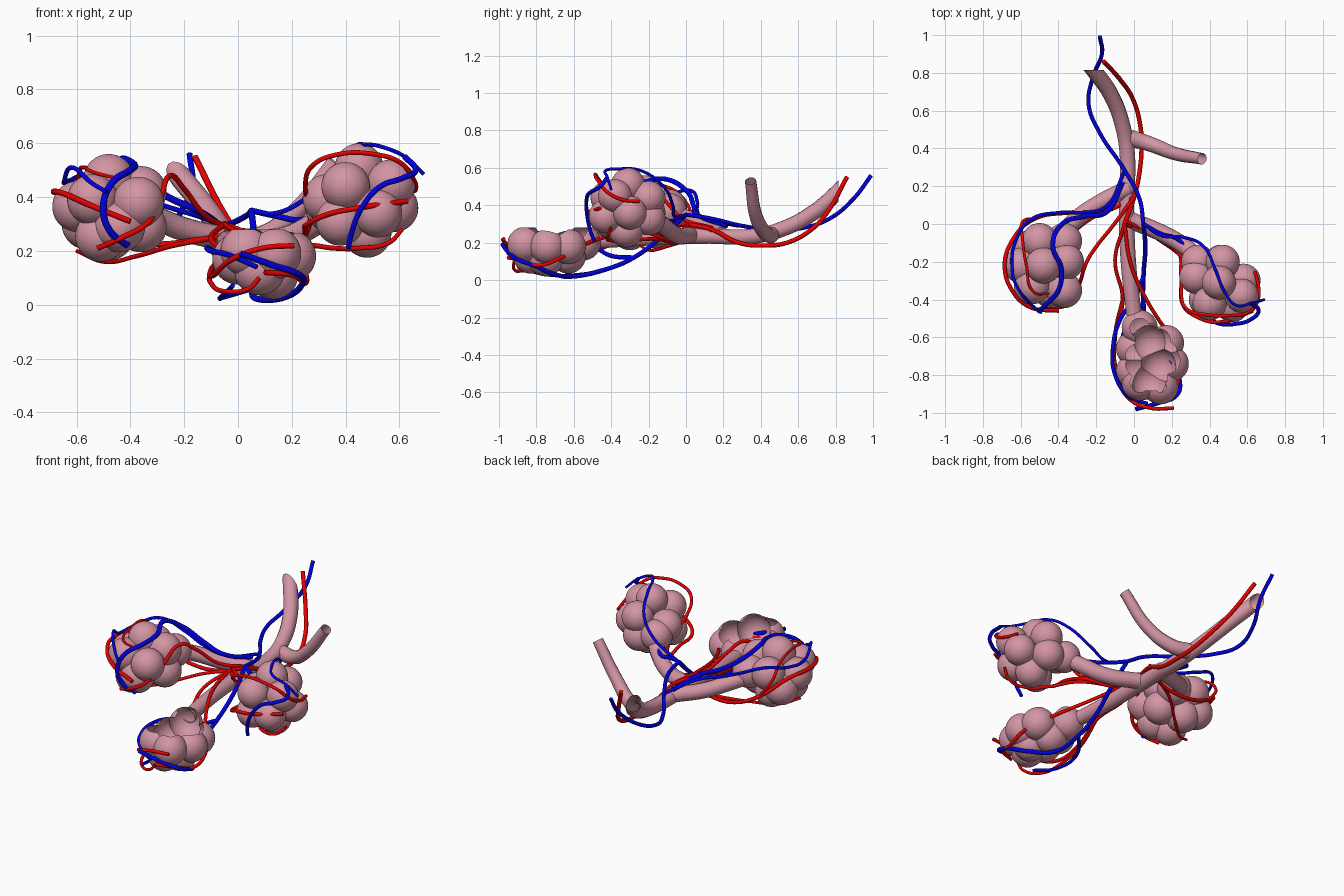
import bpy
import bmesh
from mathutils import Matrix, Vector

cube = bpy.data.objects.get("Cube")
if cube:
    bpy.data.objects.remove(cube, do_unlink=True)


def make_material(name, colour):
    material = bpy.data.materials.new(name)
    material.use_nodes = True
    material.diffuse_color = colour
    node = next(n for n in material.node_tree.nodes if n.type == 'BSDF_PRINCIPLED')
    node.inputs["Base Color"].default_value = colour
    return material


tissue = make_material("tissue_pink", (.65, .3, .37, 1))
artery = make_material("vessel_red", (.8, 0, 0, 1))
vein = make_material("vessel_blue", (0, 0, .75, 1))


def add_mesh_object(name, mesh, material):
    mesh.materials.clear()
    mesh.materials.append(material)
    mesh.shade_smooth()
    obj = bpy.data.objects.new(name, mesh)
    bpy.context.collection.objects.link(obj)
    return obj


def cut_away(bm, point, normal):
    """Remove everything on the side the normal points to."""
    bmesh.ops.bisect_plane(bm, geom=bm.verts[:] + bm.edges[:] + bm.faces[:],
                           plane_co=point, plane_no=normal, clear_outer=True)


def tube(name, material, radius, *points, end_scale=1, caps=True):
    """Sweep a round section along a smooth path, tapering to end_scale."""
    curve = bpy.data.curves.new(name + "_path", 'CURVE')
    curve.dimensions = '3D'
    curve.bevel_depth = radius
    curve.bevel_resolution = 4
    curve.resolution_u = 10
    curve.use_fill_caps = caps
    spline = curve.splines.new('BEZIER')
    spline.bezier_points.add(len(points) - 1)
    for i, (knot, co) in enumerate(zip(spline.bezier_points, points)):
        knot.co = co
        knot.handle_left_type = knot.handle_right_type = 'AUTO'
        knot.radius = 1 + (end_scale - 1) * i / (len(points) - 1)
    path = bpy.data.objects.new(name + "_path", curve)
    bpy.context.collection.objects.link(path)
    bpy.context.view_layer.update()
    graph = bpy.context.evaluated_depsgraph_get()
    mesh = bpy.data.meshes.new_from_object(path.evaluated_get(graph))
    bpy.data.objects.remove(path, do_unlink=True)
    return add_mesh_object(name, mesh, material)


def sac_cluster(name, radius, *centres, openings=(), rim_height=1):
    """Hollow cluster of merged round sacs; openings scoop its top away."""
    bm = bmesh.new()
    for centre in map(Vector, centres):
        ball = bmesh.new()
        bmesh.ops.create_uvsphere(ball, u_segments=40, v_segments=24, radius=radius,
                                  matrix=Matrix.Translation(centre))
        # equal balls meet halfway between their centres
        for other in map(Vector, centres + tuple(openings)):
            gap = other - centre
            if 0 < gap.length < 2 * radius:
                cut_away(ball, (centre + other) / 2, gap.normalized())
        cut_away(ball, (0, 0, rim_height), (0, 0, 1))
        part = bpy.data.meshes.new("sac")
        ball.to_mesh(part)
        ball.free()
        bm.from_mesh(part)
        bpy.data.meshes.remove(part)
    mesh = bpy.data.meshes.new(name)
    bm.to_mesh(mesh)
    bm.free()
    return add_mesh_object(name, mesh, tissue)


# Air sacs
sac_cluster("right_sacs", .095,
            (-.48, -.22, .465), (-.54, -.33, .39), (-.37, -.35, .38), (-.595, -.22, .365),
            (-.51, -.3, .255), (-.36, -.2, .29), (-.37, -.09, .37), (-.5, -.09, .39),
            (-.48, -.15, .26), (-.44, -.35, .29), (-.56, -.13, .3), (-.36, -.2, .42))
sac_cluster("left_sacs", .09,
            (.45, -.31, .51), (.4, -.42, .44), (.57, -.38, .45), (.33, -.28, .395),
            (.58, -.3, .36), (.38, -.4, .31), (.48, -.32, .265), (.47, -.2, .44),
            (.34, -.2, .36), (.52, -.43, .34), (.46, -.2, .33))
sac_cluster("opened_front_sacs", .095,
            (.03, -.55, .2), (.17, -.63, .18), (.195, -.74, .18), (0, -.66, .17),
            (0, -.78, .17), (.14, -.86, .19), (.03, -.84, .2), (.13, -.75, .115),
            (.08, -.63, .13), (.08, -.83, .13),
            openings=[(.1, -.62, .29), (.09, -.79, .29), (.16, -.71, .3), (.03, -.72, .3),
                      (.1, -.71, .23)],
            rim_height=.28)

# Airways, the main one trimmed upright at its far end
main_airway = tube("main_airway", tissue, .042,
                   (-.3, .92, .58), (-.21, .81, .47), (-.12, .68, .36), (-.06, .52, .275),
                   (-.035, .36, .235), (-.04, .1, .235), (-.03, -.2, .225), (0, -.48, .21),
                   caps=False)
trimmed = bmesh.new()
trimmed.from_mesh(main_airway.data)
cut_away(trimmed, (0, .815, 0), (0, 1, 0))
trimmed.to_mesh(main_airway.data)
trimmed.free()
tube("cut_side_airway", tissue, .045,
     (-.02, .455, .24), (.08, .425, .25), (.21, .375, .34), (.36, .345, .53),
     end_scale=.68, caps=False)
tube("right_airway", tissue, .045,
     (-.03, .19, .24), (-.2, .1, .28), (-.3, .03, .32), (-.42, -.1, .37))
tube("left_airway", tissue, .045,
     (-.02, .02, .24), (.15, -.05, .24), (.27, -.12, .29), (.38, -.22, .38))

# Trunk vessels
tube("main_vein", vein, .011,
     (-.18, .99, .56), (-.17, .9, .44), (-.22, .77, .33), (-.24, .63, .28),
     (-.18, .48, .27), (-.06, .3, .29), (.03, .13, .33), (.05, 0, .35))
tube("main_artery", artery, .012,
     (-.16, .86, .55), (-.07, .76, .37), (-.01, .67, .27), (.03, .54, .2),
     (.04, .42, .185), (.03, .28, .2), (0, .14, .27), (-.05, 0, .3))

# Vessels around the front sacs
tube("front_vein_lower", vein, .012,
     (.05, 0, .35), (.06, -.12, .24), (.05, -.28, .12), (.05, -.42, .06), (.08, -.6, .02),
     (.18, -.7, .03), (.24, -.82, .08), (.23, -.9, .11), (.12, -.95, .15), (.01, -.98, .19))
tube("front_vein_upper", vein, .012,
     (.05, -.28, .12), (0, -.4, .13), (-.07, -.5, .18), (-.11, -.64, .21),
     (-.1, -.8, .2), (-.02, -.92, .18), (.07, -.95, .14), end_scale=.8)
tube("front_vein_under", vein, .011,
     (.05, -.42, .06), (-.05, -.56, .03), (-.06, -.75, .03), (-.02, -.9, .07), end_scale=.8)
tube("front_artery_outer", artery, .01,
     (-.05, 0, .3), (-.1, -.19, .25), (-.06, -.4, .19), (-.1, -.6, .13),
     (-.09, -.8, .11), (-.02, -.93, .17), (.09, -.975, .21), (.21, -.975, .22))
tube("front_artery_inner", artery, .01,
     (-.05, 0, .3), (-.02, -.2, .28), (.04, -.35, .25), (.14, -.52, .2),
     (.24, -.65, .13), (.25, -.78, .08), (.2, -.9, .11), (.1, -.95, .12))
tube("front_artery_under", artery, .01,
     (-.06, -.4, .19), (-.1, -.58, .12), (-.1, -.74, .08), (-.05, -.87, .05),
     (.04, -.92, .06), (.08, -.92, .1), end_scale=.8)

# Vessels around the right sacs
tube("right_vein_outer", vein, .01,
     (-.05, .28, .29), (-.15, .09, .33), (-.28, .06, .37), (-.4, .06, .42), (-.55, .02, .48),
     (-.63, -.1, .46), (-.645, -.24, .46), (-.62, -.33, .51), (-.54, -.43, .45),
     (-.49, -.47, .42), end_scale=.8)
tube("right_vein_inner", vein, .013,
     (-.06, .22, .29), (-.15, .06, .35), (-.26, .04, .4), (-.38, 0, .48), (-.43, -.11, .54),
     (-.385, -.24, .52), (-.4, -.35, .5), (-.47, -.43, .45), (-.5, -.46, .37),
     (-.48, -.45, .28), (-.41, -.41, .22))
tube("right_artery_outer", artery, .011,
     (0, .14, .27), (-.15, .07, .24), (-.35, .06, .23), (-.52, .03, .3), (-.64, -.08, .4),
     (-.685, -.22, .42), (-.64, -.36, .41), (-.55, -.44, .37), (-.4, -.46, .31))
tube("right_artery_inner", artery, .01,
     (0, .14, .28), (-.12, -.02, .33), (-.2, -.12, .43), (-.25, -.2, .48), (-.29, -.32, .39),
     (-.34, -.42, .3), (-.43, -.44, .25), (-.52, -.4, .21))
tube("right_artery_under", artery, .01,
     (-.08, .1, .25), (-.24, .02, .22), (-.38, -.1, .18), (-.5, -.2, .16), (-.6, -.26, .2),
     end_scale=.7)
tube("right_artery_back", artery, .009,
     (-.52, .03, .3), (-.59, .01, .4), (-.59, -.08, .49), (-.57, -.22, .51), (-.53, -.36, .49),
     (-.45, -.37, .47), end_scale=.7)

# Vessels around the left sacs
tube("left_vein_upper", vein, .009,
     (.05, 0, .35), (.14, -.06, .34), (.26, -.07, .4), (.37, -.12, .5), (.43, -.24, .585),
     (.48, -.36, .595), (.54, -.43, .585), (.62, -.42, .55), (.69, -.4, .485), end_scale=.8)
tube("left_vein_front", vein, .011,
     (.62, -.42, .55), (.66, -.46, .5), (.61, -.51, .47), (.53, -.53, .44), (.46, -.53, .36),
     (.42, -.51, .26), (.41, -.49, .21), end_scale=.9)
tube("left_vein_inner", vein, .011,
     (.05, 0, .35), (.14, -.05, .33), (.23, -.08, .315), (.33, -.2, .36))
tube("left_artery_upper", artery, .009,
     (-.05, .02, .3), (.1, -.06, .25), (.24, -.16, .25), (.27, -.24, .35), (.25, -.36, .44),
     (.28, -.45, .52), (.38, -.48, .56), (.5, -.485, .56), (.6, -.47, .53),
     (.65, -.42, .47), (.66, -.34, .43), (.64, -.25, .42))
tube("left_artery_lower", artery, .01,
     (-.05, 0, .29), (.1, -.06, .2), (.23, -.14, .23), (.25, -.28, .28), (.26, -.43, .3),
     (.33, -.49, .335), (.45, -.52, .36), (.63, -.46, .385))
tube("left_artery_under", artery, .01,
     (.1, -.06, .2), (.26, -.18, .22), (.36, -.31, .21), (.45, -.4, .21), (.56, -.42, .23),
     (.61, -.4, .28), end_scale=.8)
